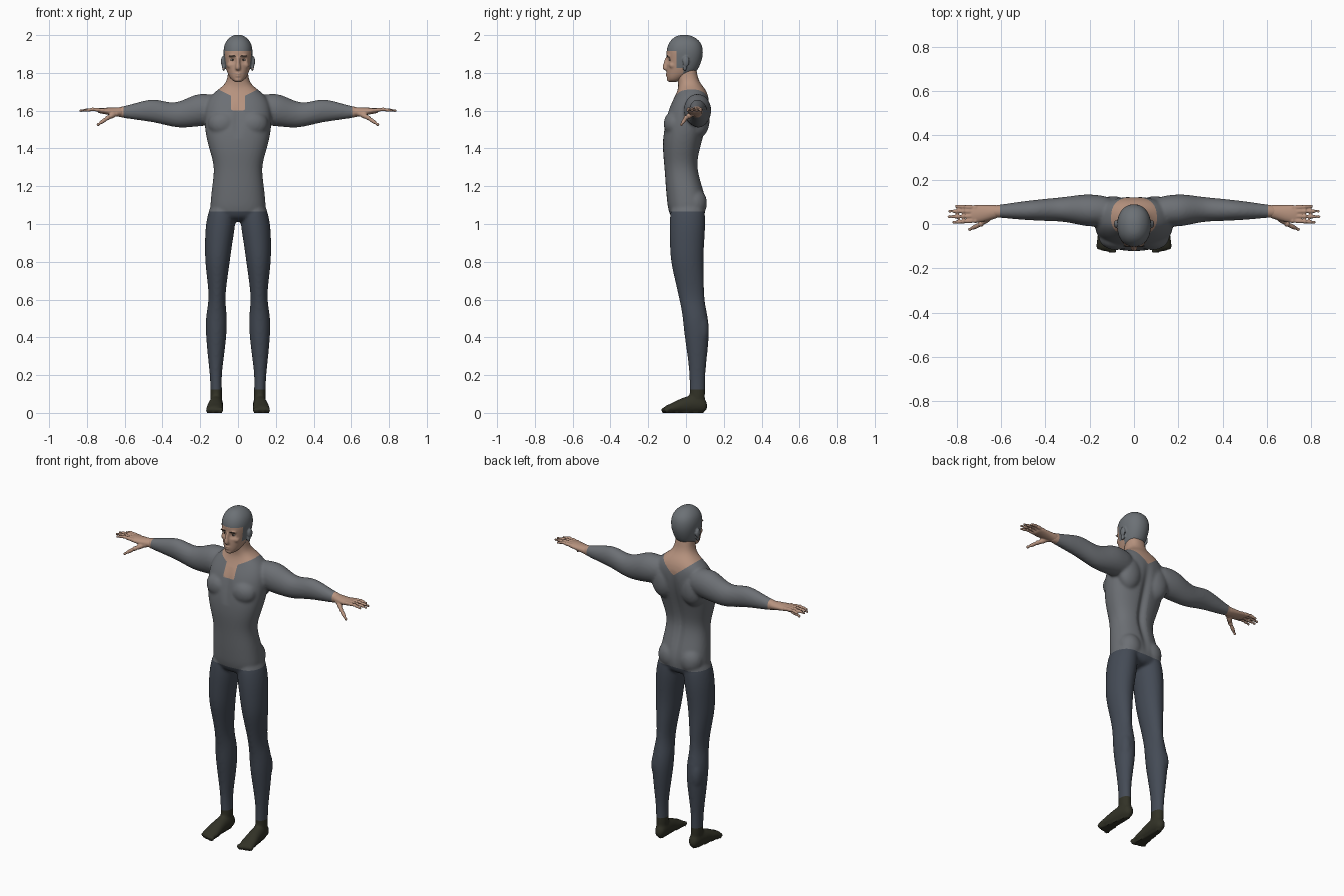
import bpy, bmesh, math
from mathutils import Vector, Matrix

if bpy.data.objects.get("Cube"):
    bpy.data.objects.remove(bpy.data.objects["Cube"])


def material(name, colour):
    mat = bpy.data.materials.new(name)
    mat.use_nodes = True
    mat.diffuse_color = (*colour, 1)
    mat.node_tree.nodes["Principled BSDF"].inputs["Base Color"].default_value = (*colour, 1)
    return mat


SHIRT, TROUSERS, SOCKS, SKIN, HAIR, BROW, WHITE = range(7)
MATERIALS = [
    material("shirt grey", (.15, .16, .175)),
    material("trouser blue grey", (.058, .07, .092)),
    material("sock olive", (.032, .032, .02)),
    material("skin", (.47, .29, .21)),
    material("hair grey", (.15, .165, .18)),
    material("brow dark", (.03, .025, .022)),
    material("eye white", (.5, .48, .45)),
]


def loft(bm, axis, rows, side=1, power=1.0, steps=16):
    """Closed tube of rounded sections; each row is position, two centres, two radii."""
    rings = []
    for t, u, v, ru, rv in rows:
        ring = []
        for i in range(steps):
            a = math.tau * i / steps
            c, s = math.cos(a), math.sin(a)
            p = u + ru * math.copysign(abs(c) ** power, c)
            q = v + rv * math.copysign(abs(s) ** power, s)
            x, y, z = {"x": (t, p, q), "y": (p, t, q), "z": (p, q, t)}[axis]
            ring.append(bm.verts.new((x * side, y, z)))
        rings.append(ring)
    for a, b in zip(rings, rings[1:]):
        for i in range(steps):
            j = (i + 1) % steps
            bm.faces.new((a[i], a[j], b[j], b[i]))
    bm.faces.new(rings[0])
    bm.faces.new(rings[-1])


def blob(bm, centre, radii, side=1):
    x, y, z = centre
    place = Matrix.Translation((x * side, y, z)) @ Matrix.Diagonal((*radii, 1))
    bmesh.ops.create_icosphere(bm, subdivisions=2, radius=1, matrix=place)


def finger(bm, points, radii, side):
    points = [Vector((x * side, y, z)) for x, y, z in points]
    for p, r in zip(points, radii):
        blob(bm, p, (r, r, r))
    for a, b, ra, rb in zip(points, points[1:], radii, radii[1:]):
        d = b - a
        turn = d.to_track_quat("Z", "Y").to_matrix().to_4x4()
        bmesh.ops.create_cone(bm, cap_ends=True, segments=12, radius1=ra, radius2=rb,
                              depth=d.length, matrix=Matrix.Translation((a + b) / 2) @ turn)


def finish(bm, name, paint, voxel=0, smooth=5, cuts=(), shape=None):
    """Fuse the pieces into one skin, shape it, cut the colour edges and paint it."""
    bmesh.ops.recalc_face_normals(bm, faces=bm.faces)
    mesh = bpy.data.meshes.new(name)
    bm.to_mesh(mesh)
    bm.free()
    ob = bpy.data.objects.new(name, mesh)
    bpy.context.collection.objects.link(ob)
    bpy.ops.object.select_all(action="DESELECT")
    ob.select_set(True)
    bpy.context.view_layer.objects.active = ob
    if voxel:
        ob.modifiers.new("round", "SUBSURF").levels = 2
        fuse = ob.modifiers.new("fuse", "REMESH")
        fuse.mode, fuse.voxel_size = "VOXEL", voxel
        soft = ob.modifiers.new("soften", "SMOOTH")
        soft.factor, soft.iterations = .5, smooth
        bpy.ops.object.convert(target="MESH")
    mesh = ob.data
    if shape:
        for v in mesh.vertices:
            shape(v.co)
    bm = bmesh.new()
    bm.from_mesh(mesh)
    for point, normal in cuts:
        geom = bm.verts[:] + bm.edges[:] + bm.faces[:]
        bmesh.ops.bisect_plane(bm, geom=geom, plane_co=point, plane_no=normal)
    for f in bm.faces:
        f.material_index = paint(f.calc_center_median())
    bm.to_mesh(mesh)
    bm.free()
    for mat in MATERIALS:
        mesh.materials.append(mat)
    bpy.ops.object.shade_smooth_by_angle(angle=math.radians(60))
    return ob


# Body: torso, arms, legs and feet fused together
body = bmesh.new()
loft(body, "z", [
    (1.01, 0, .01, .12, .08), (1.07, 0, .005, .15, .1), (1.13, 0, .003, .145, .105),
    (1.2, 0, -.01, .138, .098), (1.3, 0, -.028, .123, .086), (1.38, 0, -.026, .148, .097),
    (1.46, 0, -.015, .17, .108), (1.54, 0, .002, .18, .114), (1.62, 0, .018, .178, .108),
    (1.68, 0, .032, .15, .088), (1.72, 0, .03, .093, .07), (1.75, 0, .014, .06, .056),
    (1.8, 0, .004, .053, .054), (1.86, 0, 0, .05, .05)], power=.85, steps=24)
for side in (1, -1):
    loft(body, "x", [
        (.08, .06, 1.61, .06, .07), (.17, .06, 1.605, .074, .087), (.22, .062, 1.602, .074, .088),
        (.27, .065, 1.588, .064, .079), (.33, .066, 1.575, .055, .066), (.39, .064, 1.587, .052, .063),
        (.45, .062, 1.602, .047, .064), (.52, .06, 1.598, .041, .05), (.6, .058, 1.592, .03, .033),
        (.66, .055, 1.593, .028, .022)], side)
    loft(body, "z", [
        (1.14, .075, .01, .06, .085), (1.02, .09, .008, .083, .099), (.9, .103, .005, .074, .093),
        (.8, .109, .005, .067, .088), (.7, .11, .019, .053, .078), (.6, .111, .03, .042, .067),
        (.52, .114, .048, .057, .067), (.43, .115, .057, .058, .07), (.3, .117, .06, .044, .052),
        (.2, .118, .06, .031, .042), (.12, .115, .06, .031, .042), (.03, .115, .06, .032, .042)], side)
    loft(body, "y", [
        (.115, .113, .035, .024, .03), (.07, .113, .05, .036, .052), (0, .118, .043, .038, .047),
        (-.05, .122, .032, .044, .034), (-.09, .124, .022, .048, .023), (-.12, .124, .018, .042, .016)], side)
    for i in range(5):
        blob(body, (.088 + .018 * i, -.117 + .004 * i, .016), (.011, .02, .015), side)
    # Muscles: chest, shoulder blade, buttock, calf
    blob(body, (.08, -.06, 1.53), (.085, .062, .075), side)
    blob(body, (.095, .072, 1.56), (.08, .058, .11), side)
    blob(body, (.07, .045, 1.11), (.075, .071, .085), side)
    blob(body, (.13, .075, .44), (.04, .05, .1), side)


def shape_body(co):
    # Flat soles, spine and breastbone grooves
    if co.z < .007:
        co.z = 0
    groove = math.exp(-(co.x / .022) ** 2)
    if 1.06 < co.z < 1.66:
        if co.y > .02:
            co.y -= .018 * groove * math.sin((co.z - 1.06) / .6 * math.pi)
        elif co.z > 1.45:
            co.y += .007 * groove * math.sin((co.z - 1.45) / .21 * math.pi)


def paint_body(c):
    x = abs(c.x)
    if c.z < .125:
        return SOCKS
    if c.z < 1.065:
        return TROUSERS
    if x > .605:
        return SKIN
    notch = c.y < 0 and x < .036 and c.z > 1.6 + .4 * max(0, x - .02)
    front = c.y < .03 and c.z > 1.66 + .5 * x
    back = c.y >= .03 and c.z > 1.63 + .8 * x
    return SKIN if notch or front or back and x < .13 else SHIRT


edges = [((0, 0, .125), (0, 0, 1)), ((0, 0, 1.065), (0, 0, 1)), ((0, 0, 1.6), (0, 0, 1))]
for side in (1, -1):
    edges += [((side * .605, 0, 0), (1, 0, 0)), ((side * .036, 0, 0), (1, 0, 0)),
              ((0, 0, 1.66), (-.5 * side, 0, 1)), ((0, 0, 1.63), (-.8 * side, 0, 1))]
finish(body, "body", paint_body, .008, 6, edges, shape_body)

# Hands
for side, name in ((1, "left_hand"), (-1, "right_hand")):
    hand = bmesh.new()
    loft(hand, "x", [
        (.6, .058, 1.592, .029, .028), (.635, .054, 1.593, .032, .024), (.68, .047, 1.596, .039, .02),
        (.72, .045, 1.6, .042, .016), (.745, .045, 1.6, .036, .012)], side)
    for base, tip, reach in ((.075, .08, .8), (.056, .058, .83), (.035, .033, .833), (.015, .008, .812)):
        finger(hand, [(.715, base, 1.602), (.77, (base + tip) / 2, 1.607), (reach, tip, 1.6)],
               (.012, .011, .008), side)
    finger(hand, [(.645, .035, 1.585), (.69, 0, 1.562), (.74, -.024, 1.527)], (.018, .014, .009), side)
    finish(hand, name, lambda c: SKIN, .004, 3)

# Head with nose, brow ridge, cheeks, lips, chin and ears
head = bmesh.new()
loft(head, "z", [
    (1.75, 0, -.068, .024, .026), (1.775, 0, -.052, .044, .05), (1.8, 0, -.025, .058, .08),
    (1.84, 0, -.014, .069, .09), (1.88, 0, -.007, .076, .097), (1.92, 0, -.007, .08, .1),
    (1.96, 0, -.005, .071, .088), (1.987, 0, -.008, .047, .06), (2.002, 0, -.01, .02, .026)], power=.92)
loft(head, "z", [(1.89, 0, -.095, .009, .014), (1.85, 0, -.103, .01, .016),
                 (1.825, 0, -.108, .016, .021), (1.812, 0, -.1, .013, .014)])
blob(head, (0, -.092, 1.795), (.022, .017, .006))
blob(head, (0, -.092, 1.783), (.019, .016, .006))
blob(head, (0, -.084, 1.765), (.024, .019, .015))
for side in (1, -1):
    blob(head, (.026, -.085, 1.889), (.025, .02, .008), side)
    blob(head, (.04, -.068, 1.84), (.02, .024, .02), side)
    blob(head, (.081, 0, 1.86), (.01, .02, .03), side)
    blob(head, (.076, -.006, 1.828), (.009, .012, .02), side)


def shape_head(co):
    # Eye sockets
    near = (Vector((abs(co.x), co.y, co.z)) - Vector((.028, -.095, 1.868))).length / .024
    if near < 1:
        co.y += .009 * (1 - near * near)


def paint_head(c):
    if c.z > 1.915:
        return HAIR
    if c.y < -.05:
        return SKIN
    if c.y < -.015:
        return HAIR if c.z > 1.825 else SKIN
    return HAIR if c.z > 1.785 else SKIN


head_cuts = [((0, 0, 1.915), (0, 0, 1)), ((0, -.05, 0), (0, 1, 0)),
             ((0, 0, 1.825), (0, 0, 1)), ((0, 0, 1.785), (0, 0, 1))]
finish(head, "head", paint_head, .005, 3, head_cuts, shape_head)

# Eyes and brows
for side, label in ((1, "left"), (-1, "right")):
    for part, centre, radii, colour in (
            ("eye", (.028, -.083, 1.869), (.012, .007, .005), WHITE),
            ("iris", (.028, -.088, 1.869), (.005, .003, .005), BROW),
            ("brow", (.029, -.099, 1.889), (.019, .005, .003), BROW)):
        bm = bmesh.new()
        blob(bm, centre, radii, side)
        finish(bm, f"{label}_{part}", lambda c, k=colour: k)
